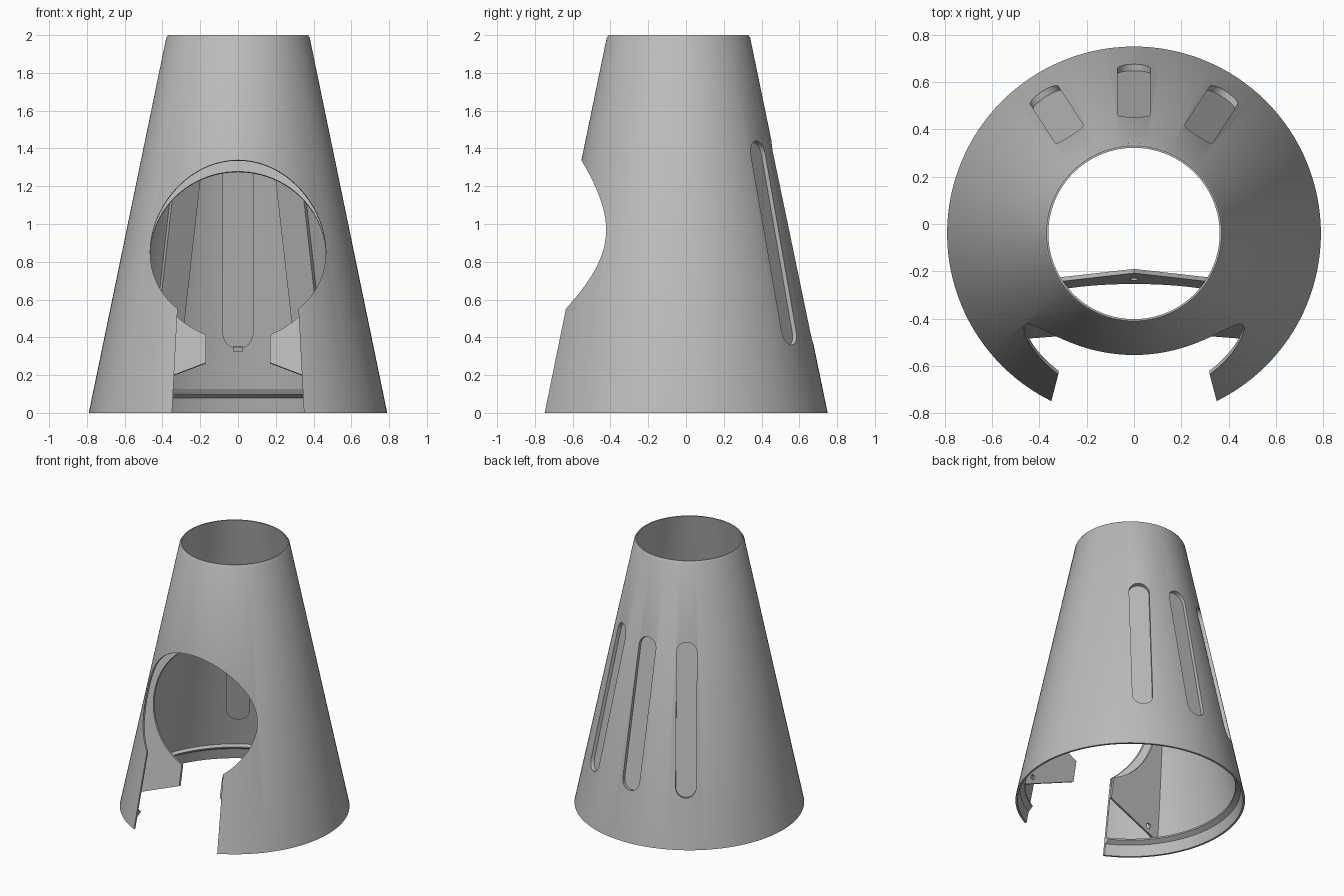
import bpy, bmesh, math
from mathutils import Matrix, Vector

cube = bpy.data.objects.get("Cube")
if cube:
    bpy.data.objects.remove(cube, do_unlink=True)

grey = bpy.data.materials.new("light_grey")
grey.use_nodes = True
COLOR = (0.5, 0.5, 0.5, 1)
grey.diffuse_color = COLOR
grey.node_tree.nodes["Principled BSDF"].inputs["Base Color"].default_value = COLOR

CY = -0.04          # cone axis
R0 = 0.79           # base radius
K = 0.2065          # wall slope
WALL = 0.015


def radius(z, inset=0.0):
    return R0 - K * z - inset


def make(name, bm):
    bmesh.ops.recalc_face_normals(bm, faces=bm.faces)
    me = bpy.data.meshes.new(name)
    bm.to_mesh(me)
    bm.free()
    me.materials.append(grey)
    ob = bpy.data.objects.new(name, me)
    bpy.context.collection.objects.link(ob)
    return ob


def frame(x_axis, y_axis, origin):
    """Matrix whose local z is x_axis cross y_axis."""
    x, y = Vector(x_axis), Vector(y_axis)
    n = x.cross(y)
    return Matrix.Translation(origin) @ Matrix((x, y, n)).transposed().to_4x4()


def prism(name, pts, mat, lo, hi):
    bm = bmesh.new()
    a = [bm.verts.new(mat @ Vector((x, y, lo))) for x, y in pts]
    b = [bm.verts.new(mat @ Vector((x, y, hi))) for x, y in pts]
    n = len(pts)
    bm.faces.new(a)
    bm.faces.new(b)
    for i in range(n):
        j = (i + 1) % n
        bm.faces.new((a[i], a[j], b[j], b[i]))
    return make(name, bm)


def lathe(name, profile, seg=128):
    """Closed (radius, z) loop turned round the cone axis."""
    bm = bmesh.new()
    rings = []
    for i in range(seg):
        t = 2 * math.pi * i / seg
        rings.append([bm.verts.new((r * math.sin(t), CY + r * math.cos(t), z))
                      for r, z in profile])
    n = len(profile)
    for i in range(seg):
        p, q = rings[i], rings[(i + 1) % seg]
        for j in range(n):
            k = (j + 1) % n
            bm.faces.new((p[j], p[k], q[k], q[j]))
    return make(name, bm)


def circle(r, cx=0.0, cy=0.0, n=96):
    return [(cx + r * math.cos(2 * math.pi * i / n),
             cy + r * math.sin(2 * math.pi * i / n)) for i in range(n)]


def capsule(hw, lo, hi, n=12):
    top = [(hw * math.cos(math.pi * i / n), hi + hw * math.sin(math.pi * i / n))
           for i in range(n + 1)]
    return top + [(-x, lo + hi - y) for x, y in top]


def rect(hw, lo, hi):
    return [(-hw, lo), (hw, lo), (hw, hi), (-hw, hi)]


def combine(ob, other, op):
    """Apply a boolean and discard the operand."""
    m = ob.modifiers.new("cut", 'BOOLEAN')
    m.operation, m.object, m.solver = op, other, 'EXACT'
    dg = bpy.context.evaluated_depsgraph_get()
    me = bpy.data.meshes.new_from_object(ob.evaluated_get(dg))
    ob.modifiers.clear()
    ob.data = me
    bpy.data.objects.remove(other, do_unlink=True)


def port_cutter():
    # round front opening, sloping down towards the inside
    mat = frame((1, 0, 0), (0, 0, 1), (0, -0.64, 0.89)) @ Matrix(
        ((1, 0, 0, 0), (0, 1, 0.2, 0), (0, 0, 1, 0), (0, 0, 0, 1)))
    return prism("port_cutter", circle(0.465), mat, -0.6, 0.5)


# Cone shell with chamfered rim and an inner ledge near the base
shell = lathe("cone_shell", [
    (R0, 0), (radius(1.985), 1.985), (radius(2, 0.007), 2), (radius(2, WALL), 2),
    (radius(0.12, WALL), 0.12), (radius(0.11, 0.045), 0.11),
    (radius(0.1, 0.045), 0.1), (radius(0.08, WALL), 0.08), (radius(0, WALL), 0)])

# Three recessed slots at the back, with pads bulging inside
for deg in (-33, 0, 33):
    s, c = math.sin(math.radians(deg)), math.cos(math.radians(deg))
    mat = frame((-c, s, 0), (-K * s, -K * c, 1), (R0 * s, CY + R0 * c, 0))
    combine(shell, prism("slot_pad", capsule(0.082, 0.43, 1.37), mat, -0.042, -0.011), 'UNION')
    combine(shell, prism("slot_cutter", capsule(0.07, 0.43, 1.37), mat, -0.028, 0.1), 'DIFFERENCE')
    if deg == 0:
        drain = prism("slot_stub", rect(0.025, 0.333, 0.36), mat, -0.05, -0.008)

# Front opening and tapering doorway in the shell
combine(shell, port_cutter(), 'DIFFERENCE')
front = frame((1, 0, 0), (0, 0, 1), (0, 0, 0))
door = [(-0.352, -0.05), (0.352, -0.05), (0.32, 0.552), (0.25, 0.7), (-0.25, 0.7), (-0.32, 0.552)]
combine(shell, prism("door_cutter", door, front, 0.3, 1.2), 'DIFFERENCE')

# Sloping mounting plate inside, trimmed to the shell
slope = frame((1, 0, 0), (0, K, 1), (0, -0.25 - K * 1.295, 0))
half = [(0.8, 0.026), (0.8, 1.06)]
outline = [(0, 0.33)] + half + [(0, 1.5)] + [(-x, z) for x, z in reversed(half)]
plate = prism("mounting_plate", outline, slope, -0.018, 0)
core = lathe("core", [(0.001, -0.1), (radius(-0.1, 0.01), -0.1),
                      (radius(1.9, 0.01), 1.9), (0.001, 1.9)])
combine(plate, core, 'INTERSECT')
combine(plate, port_cutter(), 'DIFFERENCE')
combine(plate, prism("gap_cutter", rect(0.17, 0.1, 0.7), slope, -0.1, 0.1), 'DIFFERENCE')
for x, z in ((0, 1.37), (0.52, 0.18), (-0.52, 0.18)):
    combine(plate, prism("screw_cutter", circle(0.018, x, z, 20), slope, -0.1, 0.1), 'DIFFERENCE')

# Smooth shading with sharp edges kept
for ob in bpy.context.view_layer.objects:
    ob.select_set(ob in (shell, plate, drain))
bpy.context.view_layer.objects.active = shell
bpy.ops.object.shade_smooth_by_angle(angle=math.radians(25))
